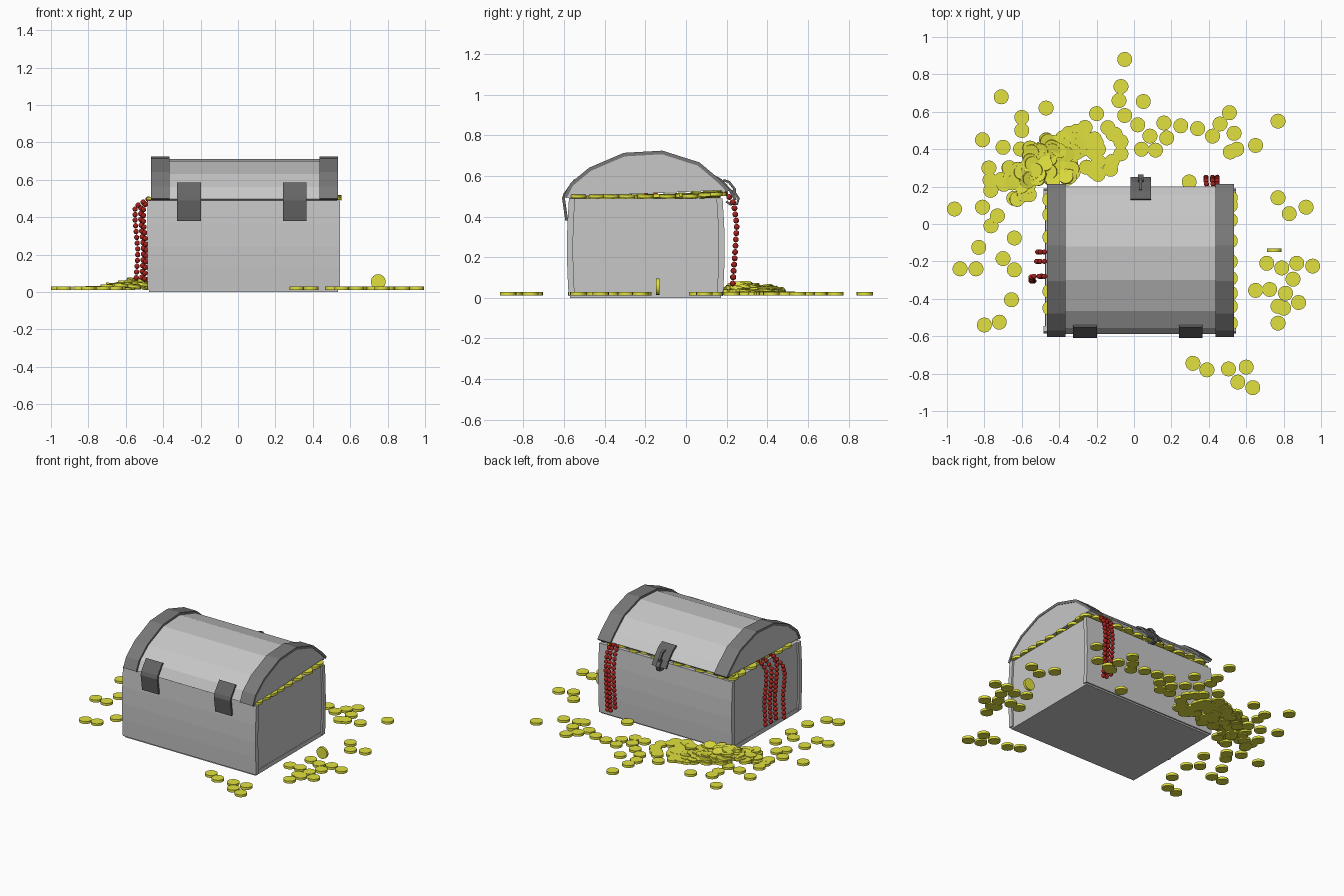
import bpy, bmesh, math, random
from mathutils import Matrix, Vector

if "Cube" in bpy.data.objects:
    bpy.data.objects.remove(bpy.data.objects["Cube"])

random.seed(7)


def material(name, rgb):
    m = bpy.data.materials.new(name)
    m.diffuse_color = (*rgb, 1)
    m.use_nodes = True
    m.node_tree.nodes["Principled BSDF"].inputs["Base Color"].default_value = m.diffuse_color
    return m


BODY = material("light grey", (0.57, 0.57, 0.57))
BAND = material("dark grey", (0.19, 0.19, 0.19))
IRON = material("iron grey", (0.13, 0.13, 0.13))
GOLD = material("gold yellow", (0.75, 0.75, 0.05))
RED = material("deep red", (0.38, 0.015, 0.012))


def finish(name, bm, mat, smooth=False):
    bmesh.ops.recalc_face_normals(bm, faces=bm.faces)
    me = bpy.data.meshes.new(name)
    bm.to_mesh(me)
    bm.free()
    me.materials.append(mat)
    ob = bpy.data.objects.new(name, me)
    bpy.context.collection.objects.link(ob)
    if smooth:
        bpy.ops.object.select_all(action='DESELECT')
        ob.select_set(True)
        bpy.context.view_layer.objects.active = ob
        bpy.ops.object.shade_smooth_by_angle(angle=math.radians(40))
    return ob


def strip(name, pts, x0, x1, t, mat):
    """Plate following a (y, z) path, thickened by t to the right of the path."""
    p = [Vector(q) for q in pts]
    inner = []
    for i, q in enumerate(p):
        d = (p[min(i + 1, len(p) - 1)] - p[max(i - 1, 0)]).normalized()
        inner.append(q + Vector((d.y, -d.x)) * t)
    bm = bmesh.new()
    rings = [[bm.verts.new((x, v.x, v.y)) for x, v in
              ((x0, a), (x1, a), (x1, b), (x0, b))] for a, b in zip(p, inner)]
    for a, b in zip(rings, rings[1:]):
        for k in range(4):
            bm.faces.new((a[k], a[(k + 1) % 4], b[(k + 1) % 4], b[k]))
    bm.faces.new(rings[0])
    bm.faces.new(rings[-1])
    return finish(name, bm, mat)


def slab(name, pts, x0, x1, mat):
    """Closed (y, z) outline extruded along x."""
    bm = bmesh.new()
    f = bm.faces.new([bm.verts.new((x0, y, z)) for y, z in pts])
    r = bmesh.ops.extrude_face_region(bm, geom=[f])
    bmesh.ops.translate(bm, vec=(x1 - x0, 0, 0),
                        verts=[v for v in r["geom"] if isinstance(v, bmesh.types.BMVert)])
    return finish(name, bm, mat)


def rect(y0, y1, z0, z1):
    return [(y0, z0), (y1, z0), (y1, z1), (y0, z1)]


# Chest body: bowed front and back walls, recessed ends, floor
front = [(-0.578, 0.01), (-0.584, 0.13), (-0.586, 0.24), (-0.584, 0.36), (-0.576, 0.49)]
back = [(-0.396 - y, z) for y, z in reversed(front)]
strip("front_wall", front, -0.485, 0.545, 0.03, BODY)
strip("back_wall", back, -0.485, 0.545, 0.03, BODY)
slab("left_wall", rect(-0.57, 0.17, 0.01, 0.488), -0.473, -0.445, BODY)
slab("right_wall", rect(-0.57, 0.17, 0.01, 0.488), 0.505, 0.533, BODY)
slab("floor", rect(-0.57, 0.172, 0.0, 0.03), -0.475, 0.535, BODY)

# Lid: faceted arch, closed ends, raised bands
arch = [(-0.588, 0.497), (-0.555, 0.56), (-0.465, 0.632), (-0.30, 0.70),
        (-0.12, 0.71), (0.055, 0.657), (0.155, 0.575), (0.20, 0.53)]
strip("lid_arch", arch, -0.46, 0.53, 0.02, BODY)
for side, x in (("left", -0.462), ("right", 0.512)):
    slab(side + "_lid_end", arch, x, x + 0.02, BODY)
c = Vector((-0.19, 0.45))
outer = []
for q in arch:
    v = Vector(q)
    outer.append(tuple(v + (v - c).normalized() * 0.015))
strip("left_lid_band", outer, -0.465, -0.365, 0.018, BAND)
strip("right_lid_band", outer, 0.435, 0.535, 0.018, BAND)

# Front hinges
for side, x in (("left", -0.325), ("right", 0.24)):
    strip(side + "_hinge", [(-0.594, 0.38), (-0.61, 0.49), (-0.602, 0.515), (-0.55, 0.585)],
          x, x + 0.127, 0.014, IRON)

# Rear latch: plate, slot loop and hook
strip("latch_plate", [(0.135, 0.607), (0.175, 0.585), (0.225, 0.53), (0.25, 0.485)],
      -0.02, 0.09, 0.014, IRON)
strip("latch_loop", [(0.185, 0.585), (0.215, 0.575), (0.247, 0.535), (0.245, 0.515)],
      0.028, 0.044, 0.012, IRON)
strip("latch_hook", [(0.235, 0.535), (0.265, 0.49), (0.255, 0.458), (0.215, 0.455),
                     (0.195, 0.47)], 0.022, 0.05, 0.012, IRON)


def coins(name, places):
    """places: (x, y, z, tilt about x, tilt about y)"""
    bm = bmesh.new()
    for x, y, z, a, b in places:
        m = (Matrix.Translation((x, y, z)) @ Matrix.Rotation(a, 4, 'X')
             @ Matrix.Rotation(b, 4, 'Y'))
        bmesh.ops.create_cone(bm, cap_ends=True, segments=18, radius1=0.04,
                              radius2=0.04, depth=0.017, matrix=m)
    return finish(name, bm, GOLD, True)


# Loose coins on the ground
scatter = [
    (-.05, .88), (-.07, .735), (-.08, .66), (.05, .655), (-.71, .68), (-.47, .62),
    (-.60, .57), (-.20, .59), (-.05, .58), (.02, .53), (.16, .54), (.25, .525),
    (.34, .51), (.42, .47), (.46, .535), (.51, .595), (.535, .485), (.515, .385),
    (.55, .40), (.65, .42), (.77, .55), (.085, .47), (.04, .40), (.115, .395),
    (.175, .46), (-.07, .375), (-.07, .44), (-.14, .515), (-.19, .40),
    (.77, .14), (.83, .055), (.92, .09), (.71, -.21), (.79, -.235), (.87, -.21),
    (.955, -.225), (.85, -.295), (.65, -.355), (.725, -.35), (.81, -.37), (.88, -.42),
    (.80, -.45), (.77, -.44), (.77, -.53), (.315, -.745), (.39, -.78), (.505, -.775),
    (.60, -.765), (.555, -.845), (.635, -.875), (-.80, -.54), (-.72, -.525),
    (-.655, -.405), (-.93, -.24), (-.845, -.24), (-.64, -.245), (-.70, -.185),
    (-.64, -.075), (-.83, -.125), (-.765, -.01), (-.96, .08), (-.81, .09),
    (-.81, .45), (-.70, .41), (-.60, .5), (.295, .225)]
coins("ground_coins", [(x, y, 0.02, 0, 0) for x, y in scatter])
coins("standing_coin", [(0.75, -0.14, 0.055, math.pi / 2, 0.0)])

# Coin heap at the rear left corner
heap = []
while len(heap) < 125:
    if len(heap) < 70:
        x, y = random.gauss(-0.54, 0.10), random.gauss(0.27, 0.09)
    else:
        x, y = random.gauss(-0.33, 0.15), random.gauss(0.39, 0.08)
    if (x > -0.53 and y < 0.235) or not (-0.8 < x < 0.0 and 0.03 < y < 0.56):
        continue
    h = math.exp(-((x + 0.5) ** 2 + (y - 0.28) ** 2) / 0.03)
    z = 0.02 + 0.05 * h * random.random()
    t = min(0.3, (z - 0.02) * 8)
    heap.append((x, y, z, random.uniform(-t, t), random.uniform(-t, t)))
coins("coin_heap", heap)

# Coins filling the chest and poking over the rim
fill = []
for i in range(15):
    for j in range(11):
        x = -0.41 + i * 0.063 + random.uniform(-0.015, 0.015)
        y = -0.52 + j * 0.065 + random.uniform(-0.015, 0.015)
        z = 0.488 + 0.012 * random.random() + 0.018 * max(0, y + 0.1) / 0.25
        fill.append((x, y, z, random.uniform(-.12, .12), random.uniform(-.12, .12)))
rim = [(0.515, y, 0.5 + max(0, y) * 0.08, 0, 0.03)
       for y in (-0.53, -0.44, -0.37, -0.29, -0.2, -0.09, 0.02, 0.1, 0.14)]
rim += [(-0.45, y, 0.5, 0, 0) for y in (-0.45, -0.36, -0.07, 0.05, 0.13)]
rim += [(-0.4 + 0.085 * k, 0.16, 0.508 + 0.01 * (k % 2), 0.05, 0) for k in range(11)]
coins("chest_coins", fill + rim)


def beads(name, path, step=0.031):
    """Spheres spaced evenly along a polyline."""
    bm = bmesh.new()
    p = [Vector(q) for q in path]
    carry = 0.0
    for a, b in zip(p, p[1:]):
        length = (b - a).length
        d = carry
        while d < length:
            bmesh.ops.create_uvsphere(bm, u_segments=10, v_segments=7, radius=0.0145,
                                      matrix=Matrix.Translation(a.lerp(b, d / length)))
            d += step
        carry = d - length
    return finish(name, bm, RED, True)


# Bead strands over the left end and the back
for k, (y0, y1, x, zb) in enumerate([(-0.15, -0.15, -0.51, 0.05), (-0.20, -0.20, -0.515, 0.07),
                                     (-0.28, -0.28, -0.50, 0.05), (-0.28, -0.305, -0.545, 0.06)]):
    beads(f"left_beads_{k + 1}", [(-0.42, y0, 0.505), (-0.475, y0, 0.5), (x - 0.005, y0, 0.455),
                                  (x - 0.005, y1, 0.38), (x + 0.01, y1, 0.22), (x, y1, zb)])
for k, (x0, x1, zb) in enumerate([(0.39, 0.385, 0.09), (0.425, 0.42, 0.06), (0.445, 0.445, 0.07)]):
    beads(f"back_beads_{k + 1}", [(x0, 0.13, 0.515), (x0, 0.20, 0.515), (x1, 0.235, 0.465),
                                  (x1, 0.25, 0.36), (x1, 0.24, 0.2), (x1, 0.23, zb)])
